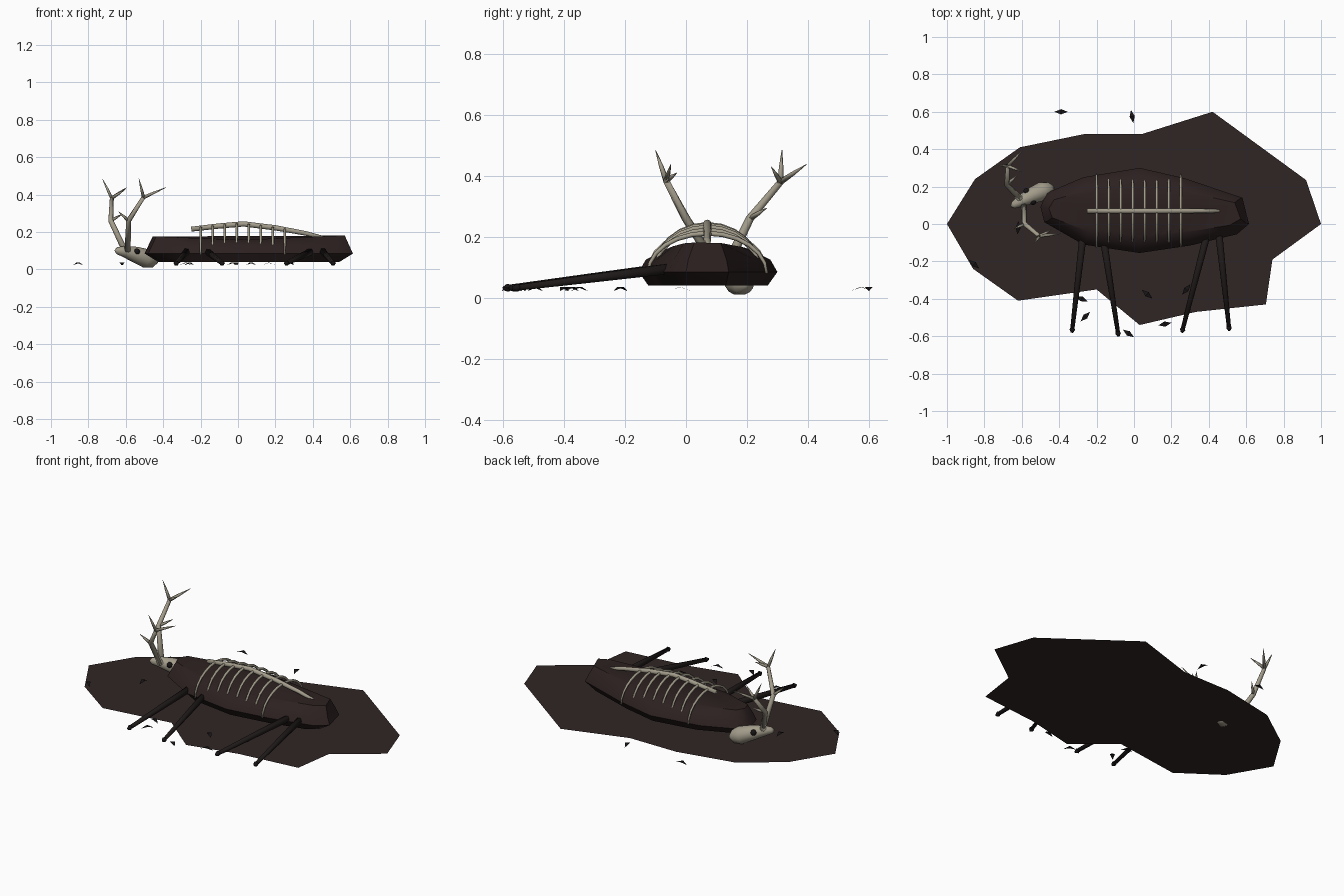
import bpy, bmesh, math
from mathutils import Vector

if "Cube" in bpy.data.objects:
    bpy.data.objects.remove(bpy.data.objects["Cube"])


def mat(name, rgb):
    m = bpy.data.materials.new(name)
    m.diffuse_color = (*rgb, 1)
    m.use_nodes = True
    m.node_tree.nodes["Principled BSDF"].inputs["Base Color"].default_value = m.diffuse_color
    return m


STAIN = mat("dark stain", (0.030, 0.018, 0.018))
HIDE = mat("dark hide", (0.026, 0.015, 0.015))
LEG = mat("leg brown", (0.014, 0.010, 0.010))
BONE = mat("bone", (0.36, 0.33, 0.255))
BLACK = mat("black", (0.009, 0.007, 0.008))


def finish(name, bm, material, smooth=True):
    bmesh.ops.recalc_face_normals(bm, faces=bm.faces)
    me = bpy.data.meshes.new(name)
    bm.to_mesh(me)
    bm.free()
    me.materials.append(material)
    for p in me.polygons:
        p.use_smooth = smooth
    ob = bpy.data.objects.new(name, me)
    bpy.context.collection.objects.link(ob)
    return ob


def loft(bm, loops):
    """Skin closed loops of equal length and cap both ends."""
    rings = [[bm.verts.new(p) for p in lp] for lp in loops]
    n = len(rings[0])
    for a, b in zip(rings, rings[1:]):
        for i in range(n):
            bm.faces.new((a[i], a[(i + 1) % n], b[(i + 1) % n], b[i]))
    bm.faces.new(rings[0][::-1])
    bm.faces.new(rings[-1])


def tube(bm, pts, radii, sides=6):
    pts = [Vector(p) for p in pts]
    loops = []
    for i, p in enumerate(pts):
        d = (pts[min(i + 1, len(pts) - 1)] - pts[max(i - 1, 0)]).normalized()
        ref = Vector((0, 0, 1)) if abs(d.z) < 0.9 else Vector((1, 0, 0))
        if abs(d.x) < 0.01:
            ref = Vector((1, 0, 0))
        u = d.cross(ref).normalized()
        v = d.cross(u)
        loops.append([p + radii[i] * (u * math.cos(t) + v * math.sin(t))
                      for t in (2 * math.pi * k / sides for k in range(sides))])
    loft(bm, loops)


# Ground stain
bm = bmesh.new()
stain = [(-1, 0), (-.85, .24), (-.61, .41), (-.27, .48), (.04, .48), (.42, .6),
         (.5, .3), (.92, .235), (1, 0), (.74, -.19), (.705, -.43), (.33, -.47),
         (.03, -.54), (-.2, -.35), (-.62, -.41), (-.86, -.24)]
f = bm.faces.new([bm.verts.new((x, y, .015)) for x, y in stain[::-1]])
bmesh.ops.triangulate(bm, faces=[f])
ob = finish("ground_stain", bm, STAIN, False)

# Body: one plan outline stacked in layers
bm = bmesh.new()
plan = [(-.5, .09), (-.47, .165), (-.27, .25), (.03, .30), (.27, .245), (.58, .14),
        (.615, .0), (.55, -.055), (.3, -.115), (.03, -.155), (-.27, -.11), (-.48, .01)]
layers = [(.04, .87, .86), (.085, 1, 1), (.125, .965, .9), (.157, .92, .62)]
loops = []
for z, sx, sy in layers:
    lift = .02 if z > .15 else 0
    loops.append([(.06 + (x - .06) * sx, .072 + (y - .072) * sy,
                   z + lift * abs(x) / .5) for x, y in plan])
loft(bm, loops)
body = finish("body", bm, HIDE)
bpy.context.view_layer.objects.active = body
body.select_set(True)
bpy.ops.object.shade_smooth_by_angle(angle=math.radians(40))
body.select_set(False)

# Spine
bm = bmesh.new()
spine = [(-.25, .215), (-.1, .232), (.03, .243), (.2, .222), (.36, .193), (.49, .16)]
tube(bm, [(x, .07, z) for x, z in spine], [.013, .014, .014, .014, .012, .009], 8)
finish("spine", bm, BONE)

# Ribs: half ellipses hung from the spine
bm = bmesh.new()
for i in range(8):
    x = -.2 + i * .0643
    a = .195 if i in (0, 7) else .176
    top = (.222, .230, .236, .241, .238, .232, .222, .212)[i] - .08
    path = [(x, .07 + a * math.cos(t), .08 + top * math.sin(t))
            for t in (math.pi * k / 12 for k in range(13))]
    tube(bm, path, [.005 + .003 * math.sin(math.pi * k / 12) for k in range(13)], 6)
finish("ribs", bm, BONE)

# Legs with small hooves
for i, (x0, y0, x1, y1) in enumerate([(-.27, -.04, -.33, -.565), (-.17, -.04, -.085, -.585),
                                      (.40, -.02, .26, -.565), (.45, -.02, .508, -.555)]):
    a, b = Vector((x0, y0, .1)), Vector((x1, y1, .033))
    bm = bmesh.new()
    tube(bm, [a, a.lerp(b, .5), b], [.02, .016, .011], 6)
    finish(f"leg_{i + 1}", bm, LEG)
    bm = bmesh.new()
    d = (b - a).normalized()
    tube(bm, [b - d * .014, b, b + d * .016], [.009, .015, .006], 6)
    finish(f"hoof_{i + 1}", bm, BLACK)

# Skull
bm = bmesh.new()
tube(bm, [(-.657, .095, .1), (-.645, .1, .1), (-.61, .12, .096), (-.55, .15, .08),
          (-.49, .175, .058), (-.45, .19, .046), (-.43, .2, .04)],
     [.006, .019, .03, .043, .051, .037, .008], 14)
finish("skull", bm, BONE)

# Eye sockets on both sides of the skull
for name, p in (("eye_front", (-.54, .118, .095)), ("eye_back", (-.575, .175, .096))):
    bm = bmesh.new()
    bmesh.ops.create_uvsphere(bm, u_segments=10, v_segments=6, radius=.017)
    bmesh.ops.translate(bm, verts=bm.verts, vec=p)
    finish(name, bm, BLACK)

# Antlers: bent beam with tapering tines
antlers = {
    "antler_back": ([(-.605, .13, .1), (-.68, .21, .26), (-.675, .31, .38)],
                    [(2, (-.725, .315, .485)), (2, (-.595, .395, .438)),
                     (2, (-.6, .28, .43)), (1, (-.62, .265, .295))]),
    "antler_front": ([(-.59, .1, .1), (-.585, .0, .26), (-.505, -.065, .385)],
                     [(2, (-.53, -.1, .485)), (2, (-.385, -.05, .438)),
                      (2, (-.44, -.03, .41)), (1, (-.64, -.025, .31))]),
}
for name, (beam, tines) in antlers.items():
    bm = bmesh.new()
    tube(bm, beam, [.017, .014, .011], 7)
    for j, tip in tines:
        base = Vector(beam[j])
        tube(bm, [base, base.lerp(Vector(tip), .5), tip], [.010, .007, .001], 6)
    finish(name, bm, BONE)

# Scattered leaves: small folded diamonds
leaves = [(-.39, .6, 0), (-.01, .575, 1.75), (-.28, -.4, -.4), (-.26, -.495, .8),
          (-.03, -.585, -.6), (.165, -.535, .2), (.07, -.375, -.7), (.28, -.35, .9),
          (-.855, -.215, -.7), (-.62, -.02, 1.5)]
bm = bmesh.new()
for x, y, ang in leaves:
    c, s = math.cos(ang), math.sin(ang)
    v = [bm.verts.new((x + u * c - w * s, y + u * s + w * c, z)) for u, w, z in
         ((-.036, 0, .022), (0, -.014, .036), (.036, 0, .022), (0, .014, .036))]
    bm.faces.new((v[0], v[1], v[3]))
    bm.faces.new((v[1], v[2], v[3]))
finish("leaves", bm, BLACK, False)
